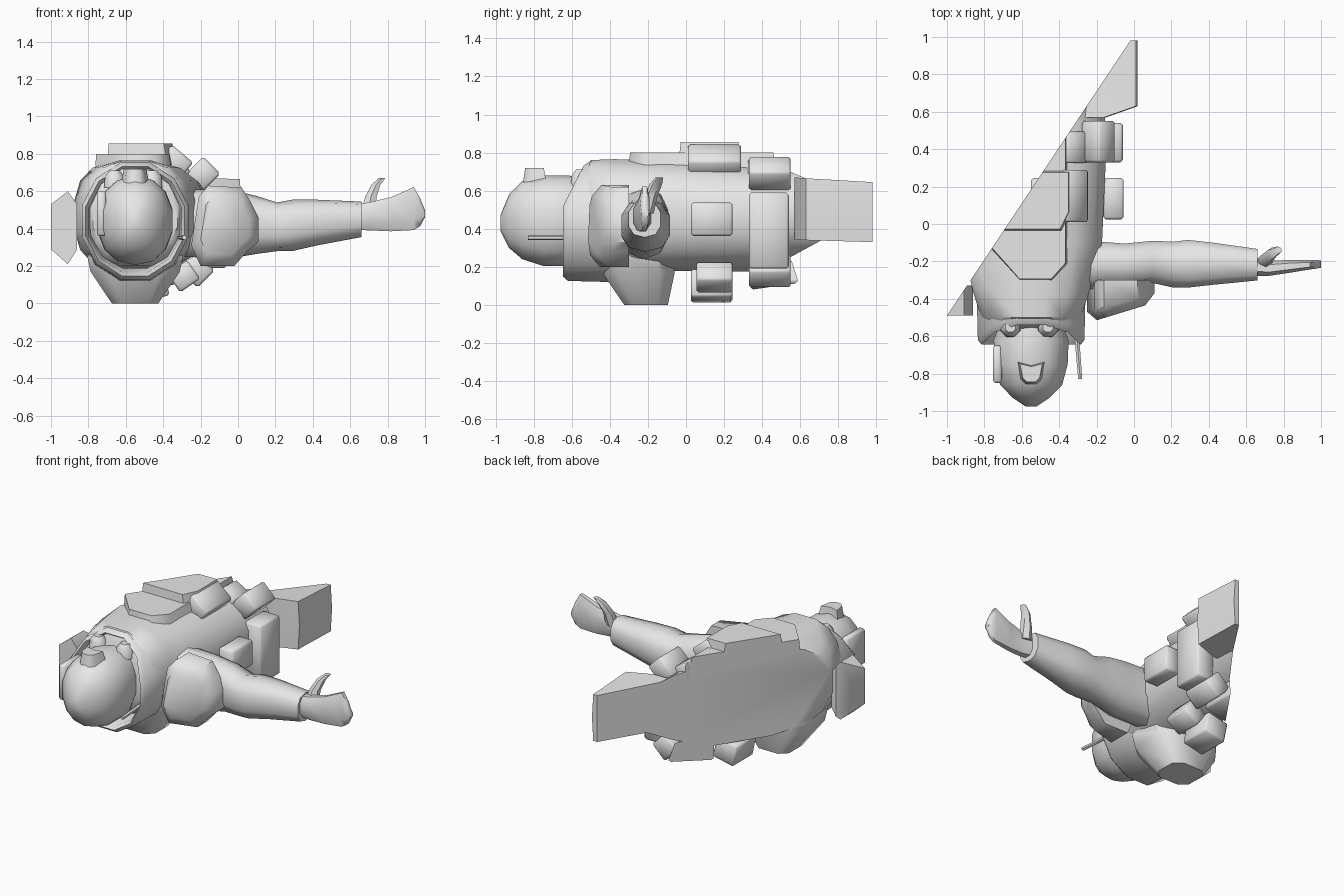
import bpy, bmesh, math
from mathutils import Vector, Matrix

if "Cube" in bpy.data.objects:
    bpy.data.objects.remove(bpy.data.objects["Cube"])

grey = bpy.data.materials.new("plain grey")
grey.diffuse_color = (0.8, 0.8, 0.8, 1)
grey.use_nodes = True
grey.node_tree.nodes["Principled BSDF"].inputs["Base Color"].default_value = grey.diffuse_color

# Slanted vertical plane that trims the left side of the figure
CUT_CO = Vector((-0.69, -0.025, 0))
CUT_NO = Vector((-1.5, 1.0, 0)).normalized()


def finish(name, bm, cut=False):
    if cut:
        geom = bm.verts[:] + bm.edges[:] + bm.faces[:]
        res = bmesh.ops.bisect_plane(bm, geom=geom, plane_co=CUT_CO,
                                     plane_no=CUT_NO, clear_outer=True)
        edges = [e for e in res["geom_cut"] if isinstance(e, bmesh.types.BMEdge)]
        if edges:
            bmesh.ops.holes_fill(bm, edges=edges, sides=0)
    bmesh.ops.recalc_face_normals(bm, faces=bm.faces)
    me = bpy.data.meshes.new(name)
    bm.to_mesh(me)
    bm.free()
    me.materials.append(grey)
    ob = bpy.data.objects.new(name, me)
    bpy.context.collection.objects.link(ob)
    return ob


def skin(name, rings, cut=False, closed=False):
    """Join rings of points into a capped (or looped) tube."""
    bm = bmesh.new()
    vs = [[bm.verts.new(p) for p in r] for r in rings]
    n = len(vs[0])
    pairs = list(zip(vs, vs[1:])) + ([(vs[-1], vs[0])] if closed else [])
    for a, b in pairs:
        for i in range(n):
            j = (i + 1) % n
            bm.faces.new((a[i], a[j], b[j], b[i]))
    if not closed:
        bm.faces.new(vs[0])
        bm.faces.new(vs[-1])
    return finish(name, bm, cut)


def place(axis, t, u, v):
    return {"x": (t, u, v), "y": (u, t, v), "z": (u, v, t)}[axis]


def tube(name, axis, sections, n=12, power=1.0, cut=False):
    """Sections: (position, u low, u high, v low, v high) along an axis."""
    rings = []
    for t, u0, u1, v0, v1 in sections:
        ring = []
        for i in range(n):
            a = 2 * math.pi * (i + 0.5) / n
            c, s = math.cos(a), math.sin(a)
            u = (u0 + u1) / 2 + (u1 - u0) / 2 * math.copysign(abs(c) ** power, c)
            v = (v0 + v1) / 2 + (v1 - v0) / 2 * math.copysign(abs(s) ** power, s)
            ring.append(place(axis, t, u, v))
        rings.append(ring)
    return skin(name, rings, cut)


def prism(name, axis, pts, lo, hi, inset=0.0, cut=False):
    """Extrude an outline; the far end is shrunk by inset."""
    cu = sum(p[0] for p in pts) / len(pts)
    cv = sum(p[1] for p in pts) / len(pts)
    k = 1 - inset
    far = [(cu + (u - cu) * k, cv + (v - cv) * k) for u, v in pts]
    return skin(name, [[place(axis, lo, *p) for p in pts],
                       [place(axis, hi, *p) for p in far]], cut)


def pouch(name, centre, size, tilt=0.0, cut=False):
    """Box with chamfered edges, tilted about the y axis."""
    bm = bmesh.new()
    bmesh.ops.create_cube(bm, size=1, matrix=Matrix.Translation(centre)
                          @ Matrix.Rotation(math.radians(tilt), 4, "Y")
                          @ Matrix.Diagonal((*size, 1)))
    bmesh.ops.bevel(bm, geom=bm.edges[:], offset=0.012, segments=1, affect="EDGES")
    return finish(name, bm, cut)


# Torso
tube("torso", "y", [(-0.56, -0.78, -0.32, 0.27, 0.66), (-0.50, -0.82, -0.28, 0.20, 0.765),
                    (-0.38, -0.86, -0.24, 0.175, 0.77), (-0.10, -0.93, -0.165, 0.175, 0.765),
                    (0.33, -0.96, -0.145, 0.17, 0.745), (0.55, -0.95, -0.15, 0.22, 0.73),
                    (0.80, -0.95, -0.13, 0.28, 0.70)], n=16, power=0.8, cut=True)

# Open collar around the neck, leaning back at the top
rings = []
for k, y in ((0.80, -0.42), (0.87, -0.61), (0.93, -0.645), (1.0, -0.62), (1.02, -0.38)):
    ring = []
    for i in range(12):
        a = 2 * math.pi * (i + 0.5) / 12
        x, z = -0.55 + 0.295 * k * math.cos(a), 0.44 + 0.325 * k * math.sin(a)
        ring.append((x, y + max(0, z - 0.52) * 0.5, z))
    rings.append(ring)
skin("collar", rings, closed=True)

# Head with helmet
tube("head", "y", [(-0.975, -0.58, -0.52, 0.39, 0.47), (-0.93, -0.65, -0.45, 0.30, 0.58),
                   (-0.86, -0.72, -0.38, 0.24, 0.65), (-0.75, -0.75, -0.35, 0.205, 0.68),
                   (-0.62, -0.755, -0.345, 0.205, 0.68), (-0.48, -0.70, -0.40, 0.27, 0.66)],
     n=14, power=0.9)
prism("helmet_mount", "z", [(-0.63, -0.73), (-0.61, -0.83), (-0.58, -0.86), (-0.52, -0.86),
                            (-0.49, -0.83), (-0.47, -0.73), (-0.55, -0.75)], 0.62, 0.72, 0.25)
for side in (-1, 1):
    x = -0.56 + 0.1 * side
    tube("goggle_lens", "z", [(0.62, x - 0.06, x + 0.06, -0.61, -0.49),
                              (0.68, x - 0.055, x + 0.055, -0.605, -0.495),
                              (0.71, x - 0.03, x + 0.03, -0.58, -0.52)], n=8)
tube("antenna", "y", [(-0.83, -0.30, -0.275, 0.34, 0.365), (-0.55, -0.325, -0.295, 0.34, 0.365)], n=6)
pouch("helmet_lamp", (-0.73, -0.75, 0.48), (0.05, 0.20, 0.24))

# Chest plates
prism("chest_plate", "z", [(-0.95, 0.49), (-0.95, -0.10), (-0.78, -0.12), (-0.69, -0.22),
                           (-0.61, -0.31), (-0.43, -0.31), (-0.35, -0.22), (-0.35, 0.49)],
      0.66, 0.80, 0.06, cut=True)
prism("chest_pack", "z", [(-0.95, 0.29), (-0.95, -0.04), (-0.38, -0.04), (-0.33, 0.06), (-0.33, 0.29)],
      0.74, 0.855, 0.08, cut=True)
pouch("chest_side_pouch", (-0.335, 0.15, 0.755), (0.15, 0.28, 0.12), 40, cut=True)
pouch("chest_low_pouch", (-0.33, 0.41, 0.70), (0.12, 0.17, 0.10), 30, cut=True)

# Pouches around the waist
pouch("hip_pouch_top", (-0.19, 0.44, 0.69), (0.13, 0.22, 0.14), 45)
pouch("hip_pouch_side", (-0.125, 0.435, 0.39), (0.13, 0.21, 0.40))
pouch("hip_pouch_low", (-0.22, 0.44, 0.18), (0.13, 0.22, 0.14), -45)
pouch("hip_pouch_back", (-0.38, 0.47, 0.16), (0.18, 0.26, 0.13), -12, cut=True)
pouch("side_pouch", (-0.11, 0.135, 0.45), (0.11, 0.22, 0.175))
pouch("low_side_pouch", (-0.29, 0.15, 0.145), (0.13, 0.19, 0.12), -35)
pouch("back_pouch", (-0.46, 0.135, 0.10), (0.16, 0.22, 0.15), -12)

# Back pack under the shoulders
tube("back_pack", "z", [(0.26, -0.82, -0.28, -0.46, -0.05), (0.17, -0.80, -0.30, -0.45, -0.05),
                        (0.0, -0.68, -0.42, -0.33, -0.09)], n=8, power=0.6, cut=True)

# Stump of the thigh
skin("thigh", [[(-0.5, y, z0), (x, y, z0), (x + 0.01, y, (z0 + z1) / 2), (x, y, z1), (-0.5, y, z1)]
               for y, x, z0, z1 in ((0.57, -0.16, 0.34, 0.67), (0.63, 0.01, 0.34, 0.665),
                                    (0.98, 0.01, 0.33, 0.645))], cut=True)

# Shoulder pads
pad = [(-0.20, 0.20), (-0.02, 0.20), (0.05, 0.28), (0.11, 0.33), (0.11, 0.46),
       (0.07, 0.54), (0.02, 0.62), (-0.16, 0.63), (-0.21, 0.57), (-0.25, 0.31)]
rings = []
for k, base, lean in ((0.72, -0.475, 0.22), (1.0, -0.42, 0.28), (1.0, -0.30, 0.0)):
    rings.append([(-0.07 + (x + 0.07) * k, base + (x + 0.07) * lean, 0.42 + (z - 0.42) * k)
                  for x, z in pad])
skin("right_shoulder_pad", rings)
prism("left_shoulder_pad", "y", [(-1.0, 0.29), (-1.0, 0.53), (-0.91, 0.60), (-0.86, 0.53),
                                 (-0.86, 0.29), (-0.91, 0.21)], -0.49, -0.33, cut=True)

# Sleeve
tube("sleeve", "x", [(-0.30, -0.36, -0.08, 0.25, 0.61), (-0.05, -0.34, -0.10, 0.24, 0.61),
                     (0.10, -0.32, -0.085, 0.265, 0.575), (0.21, -0.345, -0.09, 0.28, 0.54),
                     (0.29, -0.345, -0.08, 0.28, 0.555), (0.42, -0.33, -0.095, 0.31, 0.555),
                     (0.66, -0.305, -0.13, 0.355, 0.545)], n=10, power=0.8)

# Hand and thumb
tube("hand", "x", [(0.62, -0.28, -0.17, 0.39, 0.53), (0.72, -0.28, -0.195, 0.385, 0.55),
                   (0.82, -0.265, -0.19, 0.38, 0.575), (0.94, -0.245, -0.19, 0.385, 0.63),
                   (0.975, -0.24, -0.19, 0.41, 0.565), (1.0, -0.235, -0.195, 0.46, 0.50)],
     n=8, power=0.8)
tube("thumb", "z", [(0.48, 0.65, 0.74, -0.25, -0.17), (0.57, 0.675, 0.745, -0.22, -0.15),
                    (0.635, 0.71, 0.765, -0.19, -0.125), (0.67, 0.75, 0.79, -0.16, -0.12)],
     n=6)

# Soft shading with crisp corners
for ob in bpy.context.scene.objects:
    ob.select_set(True)
    bpy.context.view_layer.objects.active = ob
bpy.ops.object.shade_smooth_by_angle(angle=math.radians(50))
